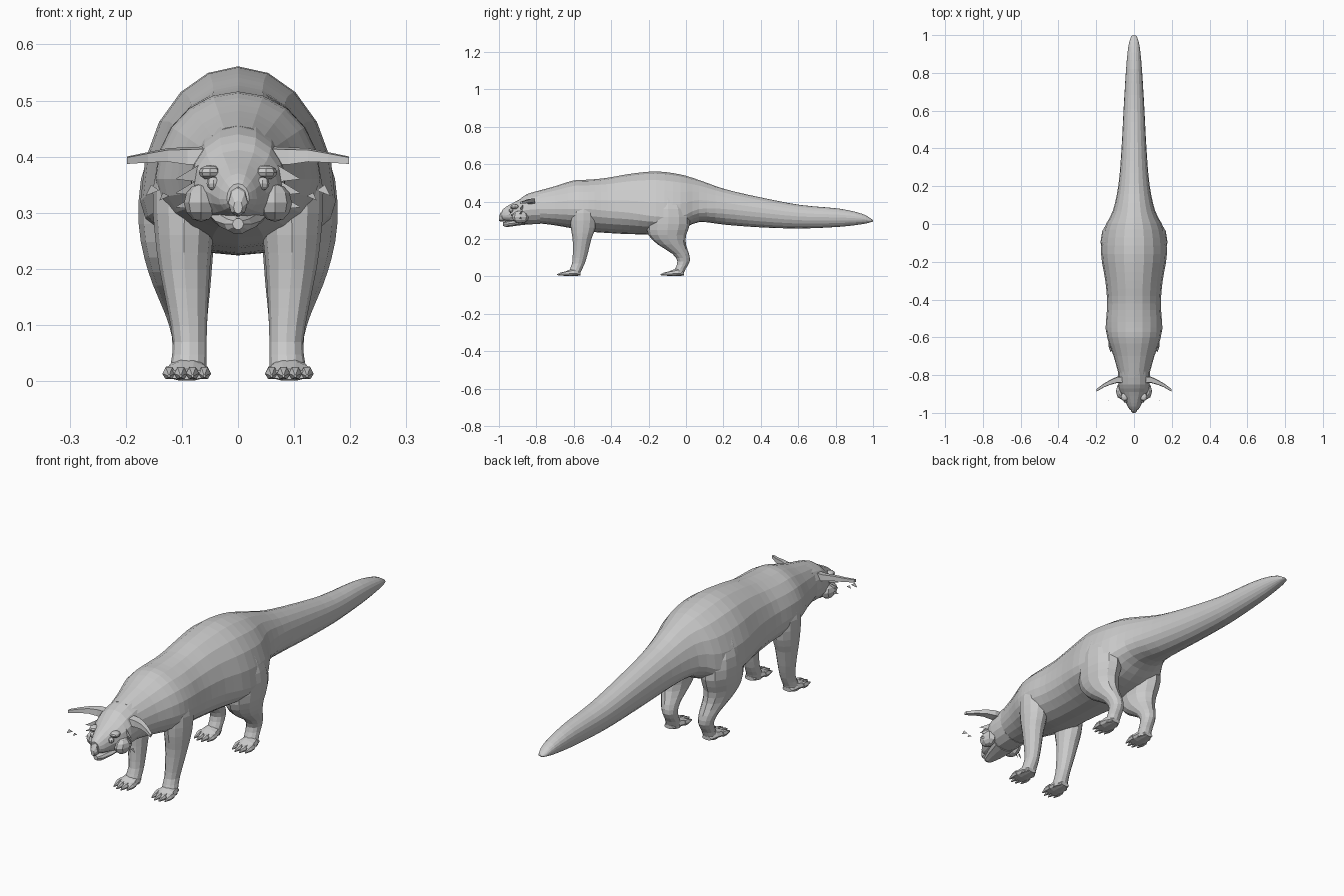
import bpy, bmesh, math
from mathutils import Vector


def smooth_rows(rows, sub):
    """Catmull-Rom interpolation through rows of numbers."""
    out, n = [], len(rows)
    for i in range(n - 1):
        p = [rows[max(0, min(n - 1, i + k))] for k in (-1, 0, 1, 2)]
        for s in range(sub):
            t = s / sub
            out.append([0.5 * (2 * b + (c - a) * t + (2 * a - 5 * b + 4 * c - d) * t * t
                               + (3 * b - a - 3 * c + d) * t ** 3) for a, b, c, d in zip(*p)])
    out.append(list(rows[-1]))
    return out


def loft(name, rings, mirror=False):
    bm = bmesh.new()
    vs = [[bm.verts.new(p) for p in r] for r in rings]
    n = len(rings[0])
    for a, b in zip(vs, vs[1:]):
        for i in range(n):
            j = (i + 1) % n
            bm.faces.new((a[i], a[j], b[j], b[i]))
    bm.faces.new(vs[0])
    bm.faces.new(vs[-1])
    bmesh.ops.recalc_face_normals(bm, faces=bm.faces)
    return finish(name, bm, mirror)


def finish(name, bm, mirror):
    me = bpy.data.meshes.new(name)
    bm.to_mesh(me)
    bm.free()
    ob = bpy.data.objects.new(name, me)
    bpy.context.collection.objects.link(ob)
    if mirror:
        ob.modifiers.new("mirror", 'MIRROR')
    return ob


def along_y(name, rows, sides, sub, cx=0, mirror=False):
    """rows: y, top, bottom, height of widest point, half width"""
    rings = []
    for y, top, bot, mid, hw in smooth_rows(rows, sub):
        ring = []
        for k in range(sides):
            a = 2 * math.pi * k / sides
            c, s = math.cos(a), math.sin(a)
            ring.append((cx + hw * c, y, mid + s * ((top - mid) if s > 0 else (mid - bot))))
        rings.append(ring)
    return loft(name, rings, mirror)


def along_z(name, rows, sides, sub):
    """rows: z, x centre, y centre, x radius, y radius"""
    rings = []
    for z, x, y, rx, ry in smooth_rows(rows, sub):
        rings.append([(x + rx * math.cos(2 * math.pi * k / sides),
                       y + ry * math.sin(2 * math.pi * k / sides), z) for k in range(sides)])
    return loft(name, rings, True)


def blob(name, loc, scale, mirror=False, seg=8):
    bm = bmesh.new()
    bmesh.ops.create_uvsphere(bm, u_segments=seg, v_segments=6, radius=1)
    for v in bm.verts:
        v.co = Vector(loc) + Vector([a * b for a, b in zip(v.co, scale)])
    return finish(name, bm, mirror)


# Trunk and tail in one sweep
along_y("body_and_tail", [
    (-0.80, 0.455, 0.285, 0.36, 0.080),
    (-0.70, 0.482, 0.273, 0.36, 0.108),
    (-0.60, 0.513, 0.255, 0.36, 0.142),
    (-0.52, 0.517, 0.240, 0.36, 0.148),
    (-0.42, 0.527, 0.232, 0.35, 0.142),
    (-0.30, 0.548, 0.226, 0.34, 0.152),
    (-0.16, 0.561, 0.226, 0.32, 0.174),
    (-0.03, 0.545, 0.250, 0.32, 0.160),
    (0.07, 0.515, 0.290, 0.36, 0.112),
    (0.21, 0.466, 0.276, 0.36, 0.082),
    (0.40, 0.422, 0.262, 0.34, 0.066),
    (0.61, 0.382, 0.256, 0.32, 0.055),
    (0.82, 0.362, 0.265, 0.315, 0.042),
    (0.94, 0.335, 0.279, 0.308, 0.030),
    (0.99, 0.308, 0.290, 0.298, 0.016),
    (1.00, 0.300, 0.294, 0.297, 0.004)], 20, 3)

# Head with tapering muzzle
along_y("head", [
    (-0.985, 0.352, 0.305, 0.325, 0.020),
    (-0.965, 0.370, 0.297, 0.325, 0.034),
    (-0.93, 0.390, 0.288, 0.335, 0.050),
    (-0.89, 0.412, 0.280, 0.345, 0.072),
    (-0.85, 0.440, 0.278, 0.355, 0.083),
    (-0.78, 0.460, 0.280, 0.360, 0.085)], 16, 2)
along_y("lower_jaw", [
    (-0.978, 0.290, 0.270, 0.280, 0.010),
    (-0.96, 0.295, 0.262, 0.280, 0.024),
    (-0.92, 0.305, 0.268, 0.285, 0.040),
    (-0.86, 0.320, 0.275, 0.300, 0.055)], 10, 1)
along_y("nose", [
    (-1.0, 0.322, 0.298, 0.310, 0.008),
    (-0.99, 0.343, 0.293, 0.318, 0.017),
    (-0.96, 0.365, 0.292, 0.325, 0.018)], 8, 1)
blob("eye", (0.044, -0.935, 0.352), (0.012, 0.012, 0.012), True)
blob("brow", (0.050, -0.915, 0.372), (0.020, 0.024, 0.013), True)
blob("cheek", (0.066, -0.885, 0.318), (0.030, 0.045, 0.034), True)

# Ears: curved flat strips reaching sideways
loft("ear", [[(x, y + d * w, z + e * w) for d, e in ((-.6, -.5), (.6, -.35), (.5, .6), (-.5, .45))]
             for x, y, z, w in [(0.060, -0.825, 0.400, 0.030), (0.090, -0.825, 0.400, 0.028),
                                (0.125, -0.838, 0.402, 0.022), (0.160, -0.855, 0.398, 0.017),
                                (0.198, -0.880, 0.393, 0.012)]], True)


def cards(name, polys):
    bm = bmesh.new()
    for p in polys:
        bm.faces.new([bm.verts.new(c) for c in p])
    finish(name, bm, True)


# Fur tufts on the cheeks and loose whisker tips
cards("cheek_tuft", [[(0.070, -0.87, z + 0.015), (0.070, -0.87, z - 0.015),
                      (0.112, -0.89, z - 0.010)] for z in (0.37, 0.345, 0.32)])
cards("whisker_tip", [
    [(0.122, -0.928, 0.330), (0.140, -0.935, 0.322), (0.134, -0.934, 0.336)],
    [(0.140, -0.935, 0.340), (0.165, -0.943, 0.330), (0.155, -0.940, 0.350)]])

# Front legs
along_z("front_leg", [
    (0.42, 0.085, -0.550, 0.050, 0.050),
    (0.34, 0.094, -0.548, 0.058, 0.070),
    (0.26, 0.096, -0.550, 0.052, 0.066),
    (0.20, 0.095, -0.556, 0.045, 0.050),
    (0.13, 0.090, -0.564, 0.036, 0.041),
    (0.07, 0.086, -0.575, 0.030, 0.034),
    (0.03, 0.088, -0.592, 0.032, 0.032),
    (0.005, 0.090, -0.597, 0.032, 0.028)], 12, 2)

# Hind legs with full thighs and a bent hock
along_z("hind_leg", [
    (0.44, 0.095, -0.100, 0.050, 0.060),
    (0.36, 0.105, -0.095, 0.068, 0.105),
    (0.28, 0.108, -0.095, 0.069, 0.116),
    (0.22, 0.106, -0.100, 0.061, 0.100),
    (0.17, 0.100, -0.075, 0.051, 0.075),
    (0.12, 0.092, -0.028, 0.038, 0.044),
    (0.08, 0.087, -0.013, 0.031, 0.033),
    (0.04, 0.087, -0.030, 0.030, 0.028),
    (0.005, 0.090, -0.042, 0.030, 0.026)], 12, 2)

# Paws: flat pad plus four toes with claws
for part, y0 in (("front", -0.565), ("hind", -0.012)):
    along_y(part + "_paw", [
        (y0, 0.022, 0.004, 0.012, 0.022),
        (y0 - 0.03, 0.046, 0.001, 0.016, 0.034),
        (y0 - 0.06, 0.036, 0.000, 0.014, 0.040),
        (y0 - 0.09, 0.022, 0.002, 0.011, 0.034)], 10, 1, 0.091, True)
    for i in range(4):
        x = 0.060 + 0.021 * i
        d = 0.012 if i in (0, 3) else 0
        along_y(f"{part}_toe_{i + 1}", [
            (y0 - 0.06, 0.028, 0.003, 0.014, 0.011),
            (y0 - 0.095 + d, 0.026, 0.002, 0.013, 0.012),
            (y0 - 0.110 + d, 0.020, 0.004, 0.012, 0.007),
            (y0 - 0.125 + d, 0.012, 0.006, 0.009, 0.002)], 6, 1, x, True)
